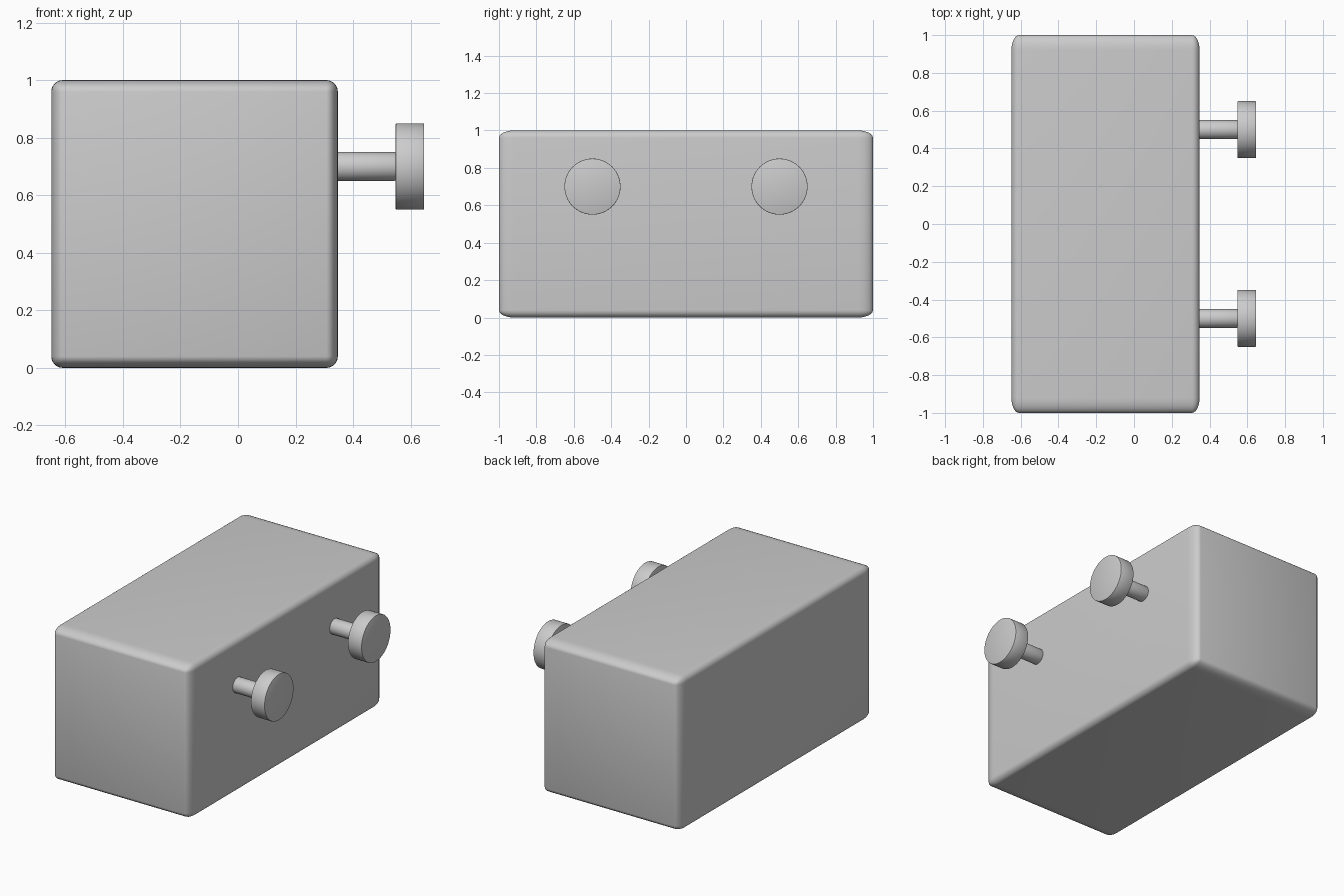
import bpy
from math import pi, radians

if "Cube" in bpy.data.objects:
    bpy.data.objects.remove(bpy.data.objects["Cube"])


def smooth(obj, angle=35):
    bpy.ops.object.select_all(action='DESELECT')
    obj.select_set(True)
    bpy.context.view_layer.objects.active = obj
    bpy.ops.object.shade_smooth_by_angle(angle=radians(angle))


def bevel(obj, width, segments):
    mod = obj.modifiers.new("rounded_edges", 'BEVEL')
    mod.width = width
    mod.segments = segments
    mod.limit_method = 'ANGLE'
    mod.angle_limit = radians(40)
    bpy.context.view_layer.objects.active = obj
    bpy.ops.object.modifier_apply(modifier=mod.name)


def disc(name, x0, x1, y, z, radius, edge):
    # Cylinder lying along x between x0 and x1
    bpy.ops.mesh.primitive_cylinder_add(vertices=64, radius=radius, depth=x1 - x0,
                                        location=((x0 + x1) / 2, y, z),
                                        rotation=(0, pi / 2, 0))
    obj = bpy.context.object
    obj.name = name
    bevel(obj, edge, 2)
    smooth(obj)


# Drawer body: rounded cube stretched along y, so its rounding stretches too
bpy.ops.mesh.primitive_cube_add(size=1, location=(-0.151, 0, 0.5))
body = bpy.context.object
body.name = "drawer_body"
bevel(body, 0.04, 6)
body.scale = (0.996, 2, 1)
bpy.ops.object.transform_apply(location=False, rotation=False, scale=True)
smooth(body)

# Two knobs, each a thin stem with a wide flat cap
for side, y in (("front", -0.5), ("back", 0.5)):
    disc(side + "_knob_stem", 0.32, 0.55, y, 0.7, 0.05, 0.006)
    disc(side + "_knob_cap", 0.548, 0.647, y, 0.7, 0.15, 0.003)
